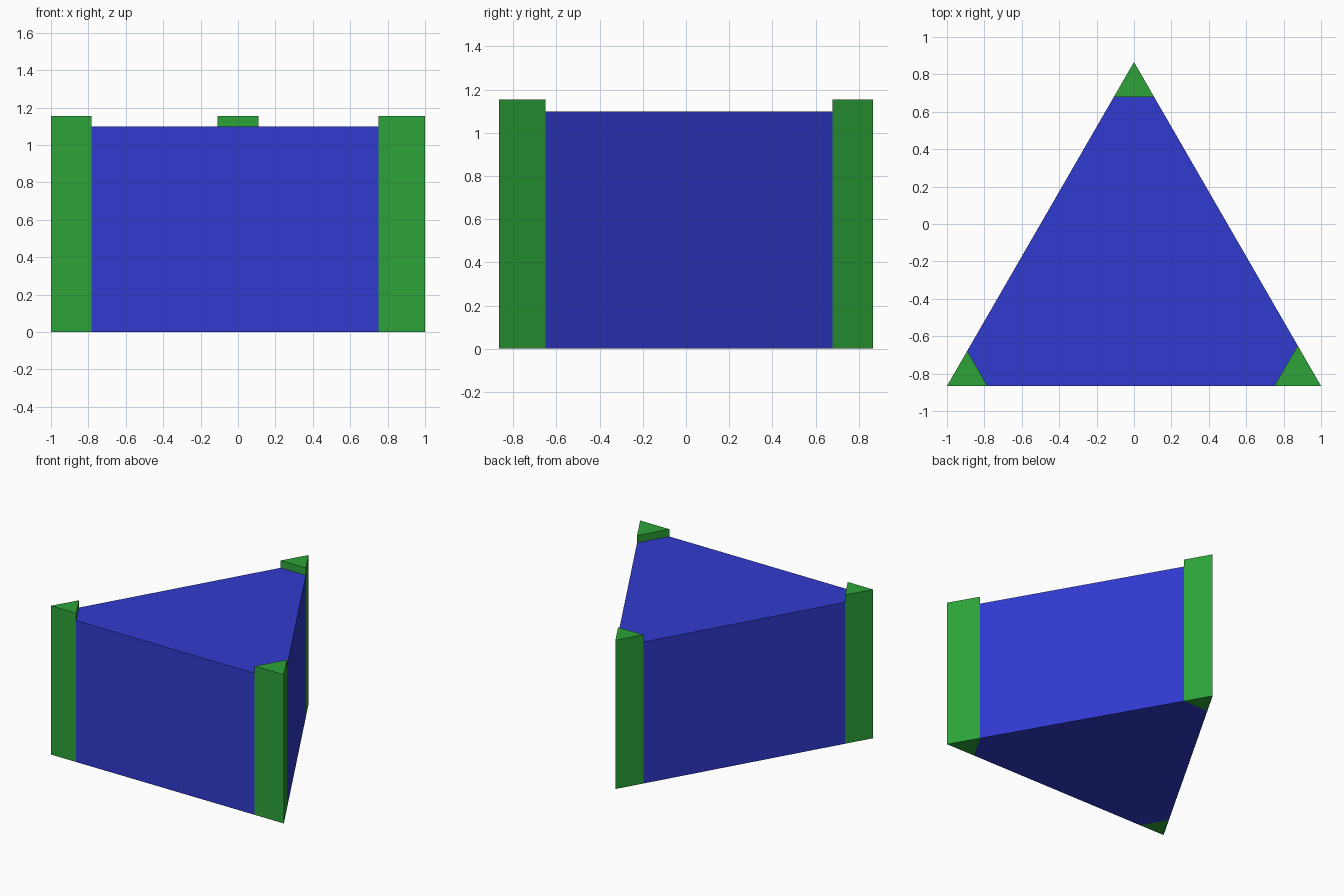
import bpy
import bmesh
from mathutils import Vector

if "Cube" in bpy.data.objects:
    bpy.data.objects.remove(bpy.data.objects["Cube"])

BODY_H, POST_H = 1.098, 1.155
R = 3 ** 0.5 / 2
# Equilateral footprint: left, right, back; each with its post side length
corners = [Vector((-1, -R)), Vector((1, -R)), Vector((0, R))]
sides = [0.217, 0.25, 0.217]


def material(name, color):
    mat = bpy.data.materials.new(name)
    mat.diffuse_color = (*color, 1)
    mat.use_nodes = True
    mat.node_tree.nodes["Principled BSDF"].inputs["Base Color"].default_value = mat.diffuse_color
    return mat


def prism(name, outline, height, mat):
    bm = bmesh.new()
    base = bm.faces.new([bm.verts.new((p.x, p.y, 0)) for p in outline])
    top = bmesh.ops.extrude_face_region(bm, geom=[base], use_keep_orig=True)
    verts = [g for g in top["geom"] if isinstance(g, bmesh.types.BMVert)]
    bmesh.ops.translate(bm, verts=verts, vec=(0, 0, height))
    bmesh.ops.recalc_face_normals(bm, faces=bm.faces)
    mesh = bpy.data.meshes.new(name)
    bm.to_mesh(mesh)
    bm.free()
    mesh.materials.append(mat)
    obj = bpy.data.objects.new(name, mesh)
    bpy.context.collection.objects.link(obj)


blue = material("blue", (0.03, 0.043, 0.62))
green = material("green", (0.026, 0.37, 0.04))

# Corner posts, gathering the clipped outline of the body on the way round
body = []
for i, name in enumerate(("left_post", "right_post", "back_post")):
    c = corners[i]
    to_prev = c + (corners[i - 1] - c).normalized() * sides[i]
    to_next = c + (corners[(i + 1) % 3] - c).normalized() * sides[i]
    prism(name, [c, to_next, to_prev], POST_H, green)
    body += [to_prev, to_next]

# Wedge body between the posts
prism("body", body, BODY_H, blue)
